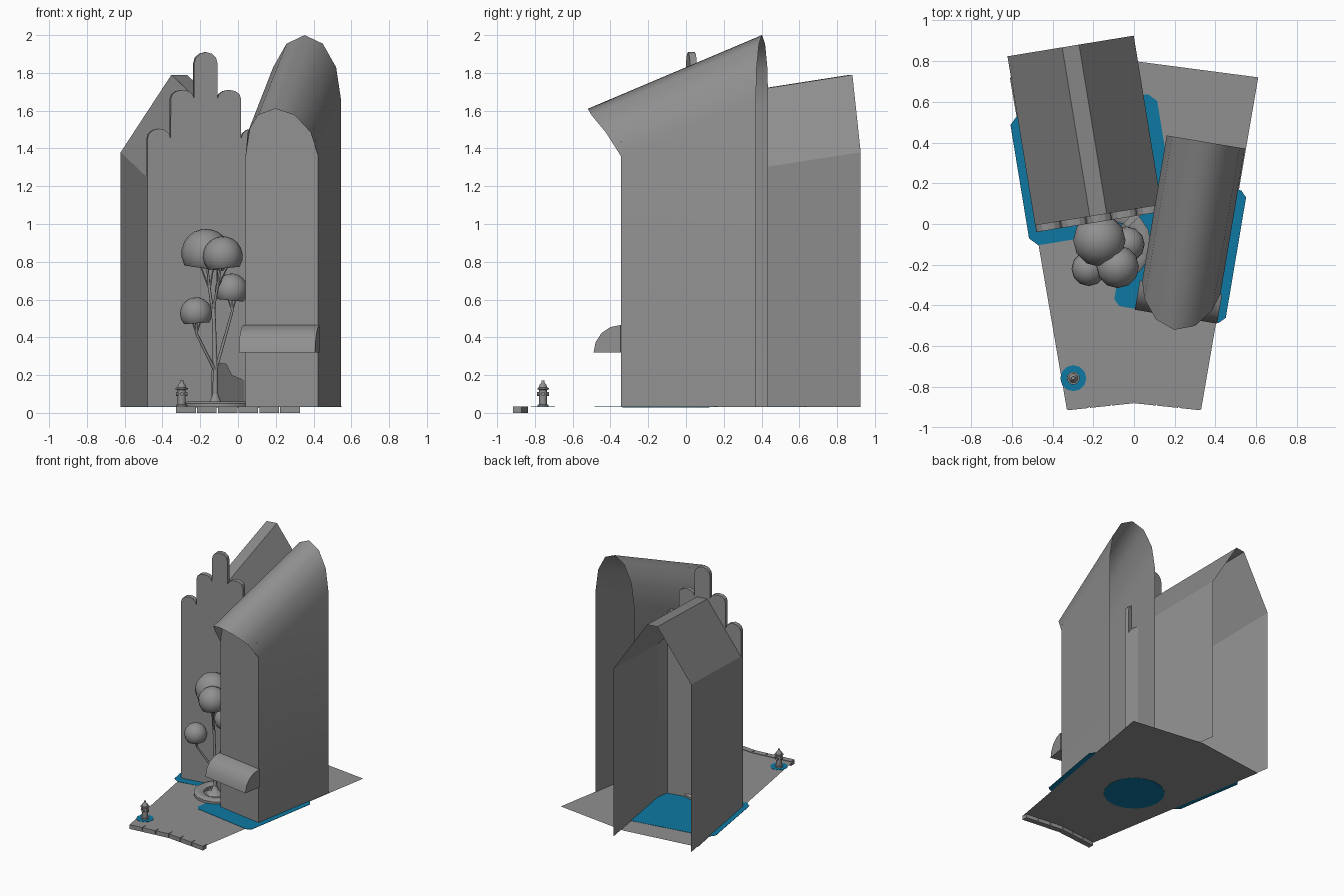
import bpy, bmesh, math
from mathutils import Matrix, Vector

if "Cube" in bpy.data.objects:
    bpy.data.objects.remove(bpy.data.objects["Cube"])


def material(name, rgb):
    m = bpy.data.materials.new(name)
    m.use_nodes = True
    m.diffuse_color = (*rgb, 1)
    m.node_tree.nodes["Principled BSDF"].inputs["Base Color"].default_value = (*rgb, 1)
    return m


GREY = material("stone grey", (0.28, 0.28, 0.28))
BLUE = material("deep blue", (0.004, 0.19, 0.36))
GROUND = 0.03


def finish(name, bm, mat=GREY, frame=None, smooth=False):
    if frame:
        bm.transform(frame)
    me = bpy.data.meshes.new(name)
    bm.to_mesh(me)
    bm.free()
    me.materials.append(mat)
    ob = bpy.data.objects.new(name, me)
    bpy.context.collection.objects.link(ob)
    if smooth:
        bpy.ops.object.select_all(action='DESELECT')
        ob.select_set(True)
        bpy.context.view_layer.objects.active = ob
        bpy.ops.object.shade_smooth_by_angle(angle=math.radians(50))
    return ob


def prism(name, points, offset, mat=GREY, frame=None, smooth=False):
    """Extrude a closed outline of 3D points by an offset (none gives a sheet)."""
    bm = bmesh.new()
    face = bm.faces.new([bm.verts.new(p) for p in points])
    if offset:
        geo = bmesh.ops.extrude_face_region(bm, geom=[face])["geom"]
        bmesh.ops.translate(bm, vec=offset, verts=[g for g in geo if isinstance(g, bmesh.types.BMVert)])
        bmesh.ops.recalc_face_normals(bm, faces=bm.faces)
    return finish(name, bm, mat, frame, smooth)


def loft(name, rows, frame, smooth=False):
    """Open sheet through rows of points."""
    bm = bmesh.new()
    grid = [[bm.verts.new(p) for p in row] for row in rows]
    for a, b in zip(grid, grid[1:]):
        for i in range(len(a) - 1):
            bm.faces.new((a[i], b[i], b[i + 1], a[i + 1]))
    return finish(name, bm, GREY, frame, smooth)


def lathe(name, profile, centre, steps=12, mat=GREY, closed=False):
    bm = bmesh.new()
    verts = [bm.verts.new((r, 0, z)) for r, z in profile]
    edges = [bm.edges.new(p) for p in zip(verts, verts[1:])]
    if closed:
        edges.append(bm.edges.new((verts[-1], verts[0])))
    bmesh.ops.spin(bm, geom=verts + edges, axis=(0, 0, 1), cent=(0, 0, 0),
                   steps=steps, angle=math.tau, use_merge=True)
    bmesh.ops.remove_doubles(bm, verts=bm.verts, dist=1e-5)
    bmesh.ops.recalc_face_normals(bm, faces=bm.faces)
    return finish(name, bm, mat, Matrix.Translation(centre), True)


def turned(x, y, angle):
    return Matrix.Translation((x, y, 0)) @ Matrix.Rotation(angle, 4, 'Z')


def chamfered(u0, u1, v0, v1, c, z):
    return [(u0 + c, v0, z), (u1 - c, v0, z), (u1, v0 + c, z), (u1, v1 - c, z),
            (u1 - c, v1, z), (u0 + c, v1, z), (u0, v1 - c, z), (u0, v0 + c, z)]


# Ground sheet and kerb
prism("ground", [(x, y, GROUND) for x, y in
      [(-0.33, -0.91), (0, -0.875), (0.33, -0.91), (0.61, 0.72), (0, 0.80), (-0.61, 0.72)]], None)
for side in (-1, 1):
    for i in range(3):
        a, b = 0.11 * i + 0.003, 0.11 * (i + 1) - 0.003
        pts = [(side * x, -0.88 - 0.106 * x + dy, 0) for x, dy in
               [(a, 0), (b, 0), (b, 0.045), (a, 0.045)]]
        prism("kerb_stone", pts, (0, 0, 0.034))

# Right building: open-backed shell under a rising barrel roof
RIGHT = turned(0.04, -0.28, -0.167)
WIDTH, DEPTH, LEAN = 0.39, 0.725, 0.21
front, wall, back = [], [], []
for i in range(7):
    t = math.pi * i / 6
    u, s = WIDTH / 2 * (1 - math.cos(t)), max(math.sin(t), 0)
    f = Vector((u, -LEAN * s ** 1.3, 1.36 + 0.25 * s))
    b = Vector((u, DEPTH, 1.66 + 0.34 * s))
    front.append(f)
    back.append(b)
    wall.append(f.lerp(b, f.y / (f.y - DEPTH)))


def grounded(row, v):
    return [(0, v, GROUND)] + row + [(WIDTH, v, GROUND)]


loft("right_building_shell", [grounded(front, 0), grounded(back, DEPTH)], RIGHT, True)
prism("right_building_front", grounded(wall, 0), None, GREY, RIGHT)
awning = [(-0.012, 0, 0.32)] + [
    (-0.012, -0.145 * math.cos(a), 0.32 + 0.145 * math.sin(a))
    for a in [math.pi / 8 * k for k in range(5)]]
prism("awning", awning, (WIDTH + 0.02, 0, 0), GREY, RIGHT, True)
prism("right_pad", chamfered(-0.12, 0.435, -0.14, 0.52, 0.03, GROUND + 0.001),
      (0, 0, 0.002), BLUE, RIGHT)

# Left building: open-backed shell under a flat-topped gable roof
LEFT = turned(-0.48, -0.04, 0.162)
SPAN, LENGTH = 0.628, 0.875


def gable(v, eave, ridge):
    return [(0, v, GROUND), (0, v, eave), (0.272, v, ridge), (0.356, v, ridge),
            (SPAN, v, eave), (SPAN, v, GROUND)]


loft("left_building_shell", [gable(0.03, 1.25, 1.66), gable(LENGTH, 1.38, 1.79)], LEFT)
prism("left_pad", chamfered(-0.04, 0.69, -0.065, 0.58, 0.04, GROUND + 0.002),
      (0, 0, 0.002), BLUE, LEFT)

# Stepped facade of five round-topped columns
column = SPAN / 5
outline = [(0, 0, GROUND)]
for i, (top, rise) in enumerate([(1.505, 0.055), (1.71, 0.045), (1.91, 0.06), (1.71, 0.045), (1.505, 0.055)]):
    for k in range(7):
        t = math.pi * k / 6
        outline.append((column * (i + 0.5 - 0.499 * math.cos(t)), 0, top - rise + rise * math.sin(t)))
outline.append((SPAN, 0, GROUND))
prism("stepped_facade", outline, (0, 0.036, 0), GREY, LEFT)

# Planter, its underside disc and the rock behind the tree
lathe("planter_ring", [(0.185, GROUND), (0.185, 0.05), (0.17, 0.06), (0.125, 0.06), (0.11, 0.05), (0.11, GROUND)],
      (-0.1, -0.1, 0), 16, closed=True)
lathe("planter_base", [(0, 0.026), (0.23, 0.026), (0.23, 0.029), (0, 0.029)], (-0.09, -0.105, 0), 16, BLUE)
rock = [(0, 0.03), (0.22, 0.03), (0.22, 0.17), (0.12, 0.2), (0.08, 0.26), (0.02, 0.265), (0, 0.22)]
prism("planter_rock", [(u, 0, z) for u, z in rock], (0, 0.03, 0), GREY, turned(-0.12, -0.1, 0.75))


# Tree
def branch(name, points, thick, thin):
    cu = bpy.data.curves.new(name, 'CURVE')
    cu.dimensions = '3D'
    cu.bevel_depth = 1
    cu.bevel_resolution = 1
    cu.use_fill_caps = True
    sp = cu.splines.new('POLY')
    sp.points.add(len(points) - 1)
    for i, p in enumerate(points):
        sp.points[i].co = (*p, 1)
        sp.points[i].radius = thick + (thin - thick) * i / (len(points) - 1)
    cu.materials.append(GREY)
    bpy.context.collection.objects.link(bpy.data.objects.new(name, cu))


lathe("trunk_flare", [(0, 0.04), (0.07, 0.04), (0.03, 0.06), (0.014, 0.1), (0, 0.1)], (-0.12, -0.12, 0), 8)
FORK = (-0.12, -0.12, 0.22)
branch("trunk", [(-0.12, -0.12, 0.05), FORK, (-0.125, -0.12, 0.4), (-0.13, -0.12, 0.58)], 0.015, 0.009)

# Each crown: centre, radius, tilt, and the bend of its branch
crowns = [((-0.17, -0.08, 0.845), 0.13, 0.15, (-0.15, -0.11, 0.65), (-0.13, -0.12, 0.5)),
          ((-0.08, -0.21, 0.83), 0.105, -0.1, (-0.11, -0.16, 0.66), (-0.13, -0.12, 0.55)),
          ((-0.222, -0.22, 0.527), 0.085, -0.08, (-0.22, -0.21, 0.42), FORK),
          ((-0.035, -0.1, 0.65), 0.088, 0.1, (-0.03, -0.1, 0.54), FORK)]
for centre, radius, tilt, bend, start in crowns:
    branch("branch", [start, bend, centre], 0.009, 0.005)
    for dx in (-0.3, 0.35):
        tip = (centre[0] + dx * radius, centre[1], centre[2] - 0.3 * radius)
        branch("twig", [bend, tip], 0.005, 0.003)
    bm = bmesh.new()
    bmesh.ops.create_uvsphere(bm, u_segments=12, v_segments=10, radius=radius)
    bmesh.ops.bisect_plane(bm, geom=bm.verts[:] + bm.edges[:] + bm.faces[:], plane_co=(0, 0, -0.62 * radius),
                           plane_no=(0, 0, 1), clear_inner=True)
    bmesh.ops.holes_fill(bm, edges=bm.edges)
    finish("tree_crown", bm, GREY, Matrix.Translation(centre) @ Matrix.Rotation(tilt, 4, 'Y'), True)

# Hydrant on its round pad
HX, HY = -0.298, -0.757
lathe("hydrant_pad", [(0, 0.031), (0.064, 0.031), (0.064, 0.033), (0, 0.033)], (HX, HY, 0), 12, BLUE)
lathe("hydrant_body", [(0, 0.03), (0.03, 0.03), (0.03, 0.042), (0.021, 0.045), (0.021, 0.122), (0.032, 0.124),
                       (0.032, 0.132), (0.023, 0.134), (0.019, 0.15), (0.009, 0.159), (0.009, 0.171), (0, 0.173)],
      (HX, HY, 0), 10)
for turn in (0, math.pi / 2):
    bm = bmesh.new()
    bmesh.ops.create_cone(bm, cap_ends=True, segments=8, radius1=0.01, radius2=0.01, depth=0.062)
    finish("hydrant_nozzles", bm, GREY, Matrix.Translation((HX, HY, 0.1))
           @ Matrix.Rotation(turn, 4, 'Z') @ Matrix.Rotation(math.pi / 2, 4, 'Y'))
